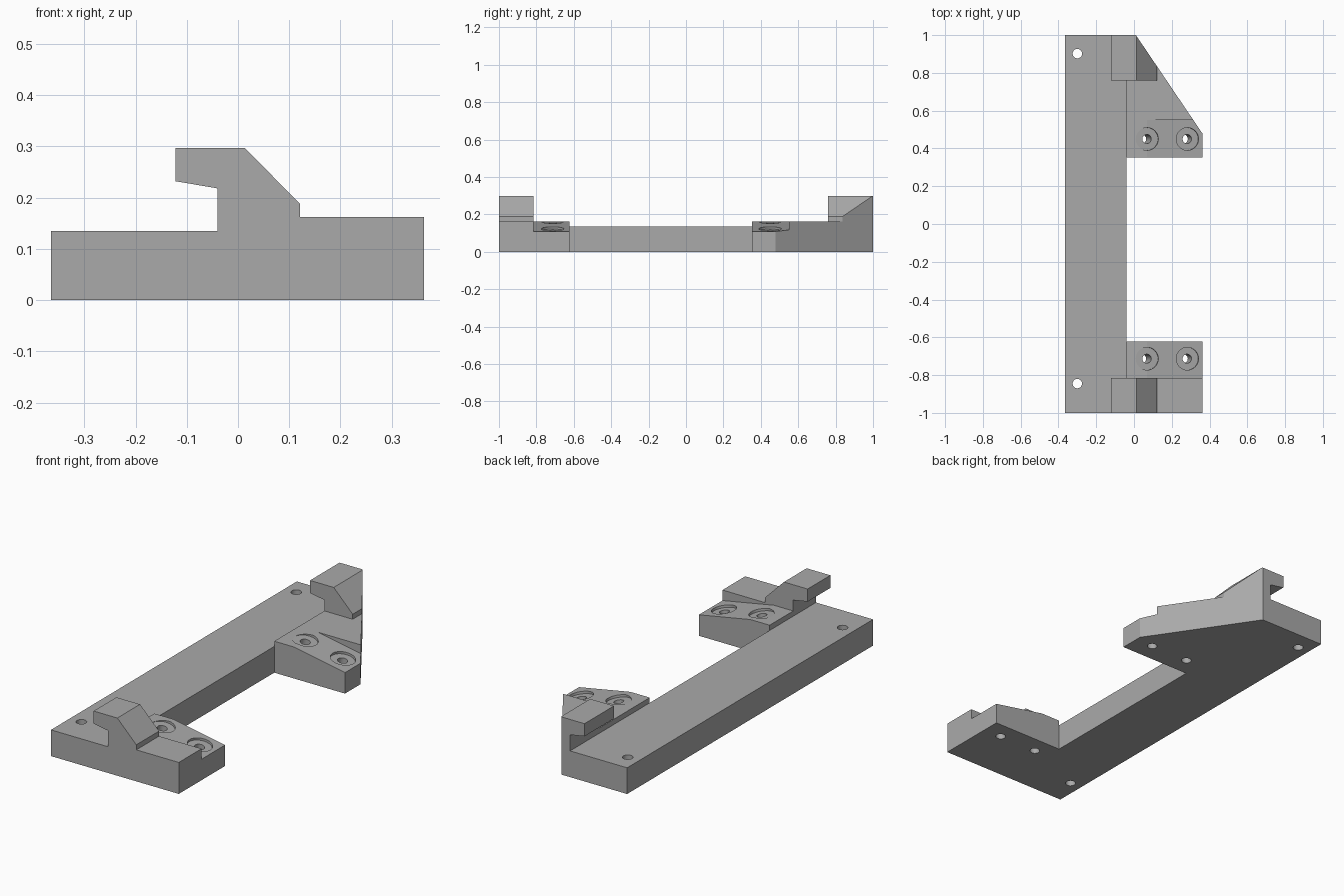
import bpy
import bmesh
import math
from mathutils import Matrix, Vector

old = bpy.data.objects.get("Cube")
if old:
    bpy.data.objects.remove(old, do_unlink=True)

grey = bpy.data.materials.new("plain grey")
grey.use_nodes = True
colour = (0.4, 0.4, 0.4, 1)
grey.diffuse_color = colour
grey.node_tree.nodes["Principled BSDF"].inputs["Base Color"].default_value = colour


def add_object(name, bm):
    bmesh.ops.recalc_face_normals(bm, faces=bm.faces)
    mesh = bpy.data.meshes.new(name)
    bm.to_mesh(mesh)
    bm.free()
    obj = bpy.data.objects.new(name, mesh)
    bpy.context.collection.objects.link(obj)
    mesh.materials.append(grey)
    return obj


def prism(name, points, direction):
    """Extrude a closed outline along a direction."""
    bm = bmesh.new()
    face = bm.faces.new([bm.verts.new(p) for p in points])
    side = bmesh.ops.extrude_face_region(bm, geom=[face])["geom"]
    verts = [v for v in side if isinstance(v, bmesh.types.BMVert)]
    bmesh.ops.translate(bm, verts=verts, vec=direction)
    return add_object(name, bm)


def profile(name, outline, y0, y1):
    return prism(name, [(x, y0, z) for x, z in outline], (0, y1 - y0, 0))


def cylinder(name, base, radius, tilt, low, high):
    """Cylinder on a tilted axis, from low to high measured along it."""
    bm = bmesh.new()
    bmesh.ops.create_cone(bm, cap_ends=True, segments=32, radius1=radius,
                          radius2=radius, depth=high - low)
    place = (Matrix.Translation(base) @ Matrix.Rotation(tilt, 4, 'Y')
             @ Matrix.Translation((0, 0, (low + high) / 2)))
    bmesh.ops.transform(bm, matrix=place, verts=bm.verts)
    return add_object(name, bm)


def combine(target, tool, operation):
    mod = target.modifiers.new(operation, 'BOOLEAN')
    mod.operation = operation
    mod.solver = 'EXACT'
    mod.object = tool
    bpy.context.view_layer.objects.active = target
    bpy.ops.object.modifier_apply(modifier=mod.name)
    bpy.data.objects.remove(tool, do_unlink=True)


LEFT, RIGHT, EDGE = -0.365, 0.363, -0.04
STEP, KINK, LOW = 0.162, 0.07, 0.108
tilt = math.atan2(STEP - LOW, RIGHT - KINK)

# Long base plate
body = profile("bracket", [(LEFT, 0), (EDGE, 0), (EDGE, 0.135), (LEFT, 0.135)], -1, 1)

# Hooked clamps, level shelves and sloping screw pads
hook = [(EDGE, 0), (0.121, 0), (0.121, 0.188), (0.013, 0.297),
        (-0.122, 0.297), (-0.122, 0.232), (EDGE, 0.218)]
shelf = [(EDGE, 0), (RIGHT, 0), (RIGHT, STEP), (EDGE, STEP)]
pad = [(EDGE, 0), (RIGHT, 0), (RIGHT, LOW), (KINK, STEP), (EDGE, STEP)]
for name, outline, y0, y1 in [
        ("front_shelf", shelf, -1, -0.815), ("front_hook", hook, -1, -0.815),
        ("front_pad", pad, -0.815, -0.623), ("back_pad", pad, 0.352, 0.55),
        ("back_shelf", shelf, 0.55, 1), ("back_hook", hook, 0.76, 1)]:
    combine(body, profile(name, outline, y0, y1), 'UNION')

# Diagonal cut across the back corner
a, b = Vector((0.01, 1)), Vector((RIGHT, 0.478))
a, b = a + (a - b) * 0.2, b + (b - a) * 0.2
corner = [(a.x, a.y, -0.1), (b.x, b.y, -0.1), (0.7, b.y, -0.1), (0.7, a.y, -0.1)]
combine(body, prism("corner_cutter", corner, (0, 0, 0.6)), 'DIFFERENCE')

# Upright fixing holes in the plate
for y in (-0.845, 0.902):
    combine(body, cylinder("plate_hole", (-0.3, y, 0), 0.025, 0, -0.1, 0.3), 'DIFFERENCE')

# Tilted screw holes with shallow round recesses
for y in (-0.713, 0.45):
    for x in (0.07, 0.283):
        base = (x, y, STEP - (x - KINK) * math.tan(tilt))
        combine(body, cylinder("recess", base, 0.06, tilt, -0.012, 0.1), 'DIFFERENCE')
        combine(body, cylinder("screw_hole", base, 0.024, tilt, -0.3, 0.1), 'DIFFERENCE')

# Sharp flat faces with smooth hole walls
bpy.ops.object.select_all(action='DESELECT')
body.select_set(True)
bpy.context.view_layer.objects.active = body
bpy.ops.object.shade_smooth_by_angle(angle=math.radians(15))
for poly in body.data.polygons:
    if poly.area > 0.008:
        poly.use_smooth = False
